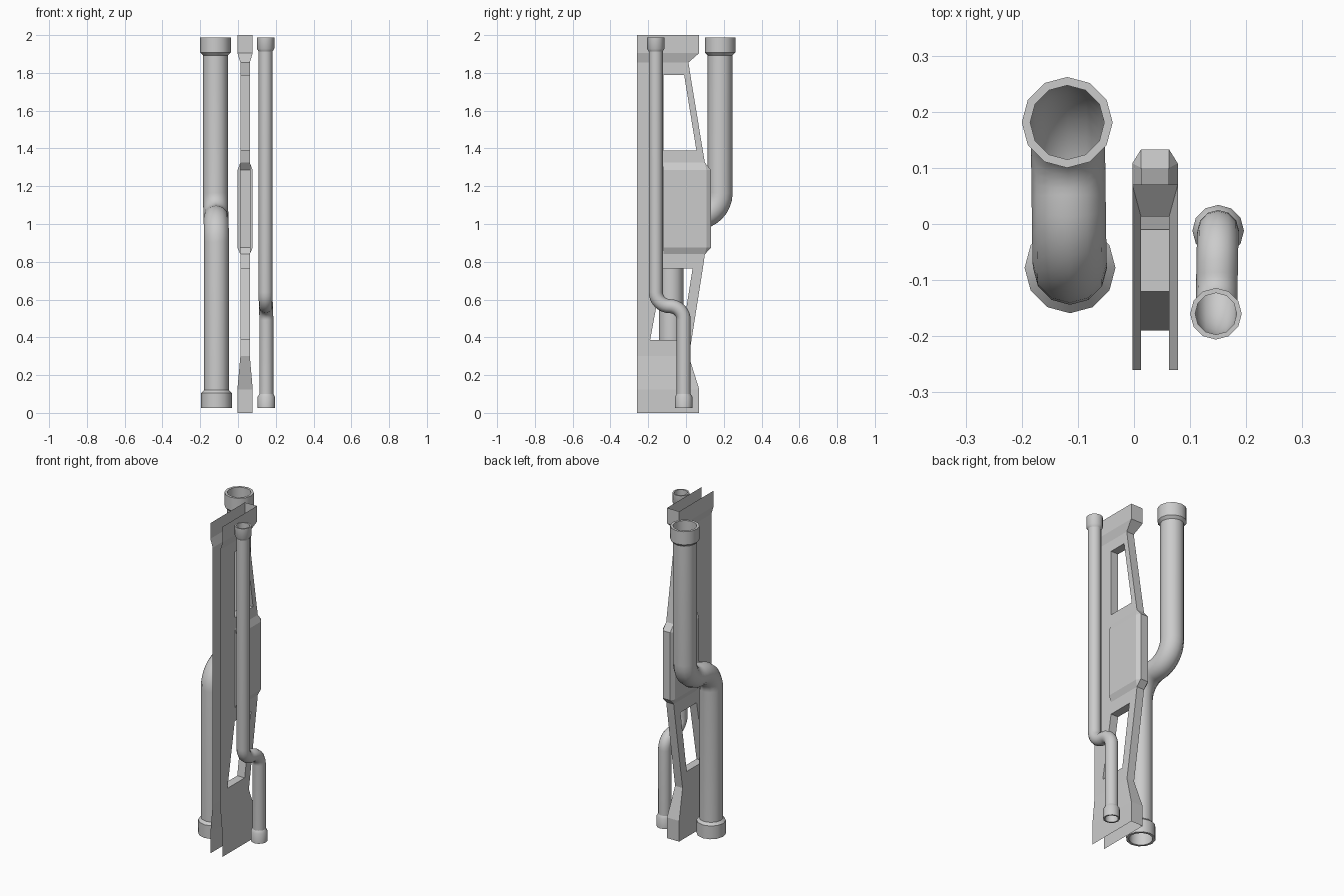
import bpy, bmesh, math

if "Cube" in bpy.data.objects:
    bpy.data.objects.remove(bpy.data.objects["Cube"], do_unlink=True)

grey = bpy.data.materials.new("light_grey")
grey.use_nodes = True
color = (0.6, 0.6, 0.6, 1)
grey.diffuse_color = color
grey.node_tree.nodes["Principled BSDF"].inputs["Base Color"].default_value = color


def make_object(name, bm, smooth):
    mesh = bpy.data.meshes.new(name)
    bm.to_mesh(mesh)
    bm.free()
    mesh.materials.append(grey)
    obj = bpy.data.objects.new(name, mesh)
    bpy.context.collection.objects.link(obj)
    if smooth:
        bpy.ops.object.select_all(action="DESELECT")
        obj.select_set(True)
        bpy.context.view_layer.objects.active = obj
        bpy.ops.object.shade_smooth_by_angle(angle=math.radians(40))
    return obj


# Bracket panel: two sheets, open at front, top and bottom, with two windows
FRONT, MID_X, THIN, WIDE = -0.26, 0.0375, 0.025, 0.0405
ROWS = [  # height, half width, y stations
    (0.0, WIDE, (FRONT, 0.07)),
    (0.125, WIDE, (FRONT, 0.07)),
    (0.3, THIN, (FRONT, 0.015)),
    (0.385, THIN, (FRONT, -0.19, -0.025, 0.029)),
    (0.765, THIN, (FRONT, -0.12, 0.035, 0.089)),
    (0.84, THIN, (FRONT, -0.12, 0.1)),
    (1.325, THIN, (FRONT, -0.12, 0.1)),
    (1.39, THIN, (FRONT, -0.12, 0.055, 0.089)),
    (1.79, THIN, (FRONT, -0.12, -0.01, 0.023)),
    (1.855, THIN, (FRONT, 0.013)),
    (1.905, WIDE, (FRONT, 0.07)),
    (2.0, WIDE, (FRONT, 0.07)),
]


def build_panel():
    bm = bmesh.new()
    rows = [[bm.verts.new((half, y, z)) for y in ys] for z, half, ys in ROWS]
    sheet = []

    def face(*verts):
        sheet.append(bm.faces.new(verts))

    for low, high in zip(rows, rows[1:]):
        if len(low) == len(high) > 2:
            # front strip, then the rear strip behind each window
            face(low[0], low[1], high[1], high[0])
            if len(low) == 4:
                face(low[2], low[3], high[3], high[2])
        else:
            face(*low, *reversed(high))

    # Raised middle housing with bevelled rim
    a, d = rows[5][1:]
    e, h = rows[6][1:]
    z0, z1 = 0.875, 1.285
    b, c = [bm.verts.new((THIN, 0.133, z)) for z in (z0, z1)]
    p, q, r, s = [bm.verts.new((WIDE, y, z)) for y, z in
                  ((-0.12, z0), (0.108, z0), (0.108, z1), (-0.12, z1))]
    face(p, q, r, s)
    face(a, d, q, p)
    face(d, b, q)
    face(b, c, r, q)
    face(c, h, r)
    face(s, r, h, e)
    face(a, p, s, e)

    # Mirror the sheet and bridge every edge that is not on an open side
    twin = {v: bm.verts.new((-v.co.x, v.co.y, v.co.z)) for v in list(bm.verts)}
    edges = [l for f in sheet for l in f.loops if l.edge.is_boundary]
    pairs = [(l.vert, l.link_loop_next.vert) for l in edges]
    for f in sheet:
        bm.faces.new([twin[v] for v in reversed(f.verts)])
    for u, v in pairs:
        open_side = any(all(abs(w.co[i] - k) < 1e-4 for w in (u, v))
                        for i, k in ((1, FRONT), (2, 0), (2, 2)))
        if not open_side:
            bm.faces.new((v, u, twin[u], twin[v]))
    bmesh.ops.translate(bm, verts=bm.verts, vec=(MID_X, 0, 0))
    return make_object("bracket_panel", bm, False)


def sweep(name, rings, sides=12):
    """Skin rings given as (x, y, z, tilt, radius)."""
    bm = bmesh.new()
    loops = []
    for x, y, z, tilt, rad in rings:
        loop = []
        for i in range(sides):
            t = math.tau * i / sides
            off = rad * math.sin(t)
            loop.append(bm.verts.new((x + rad * math.cos(t),
                                      y + off * math.cos(tilt),
                                      z + off * math.sin(tilt))))
        loops.append(loop)
    for low, high in zip(loops, loops[1:]):
        for i in range(sides):
            j = (i + 1) % sides
            bm.faces.new((low[i], low[j], high[j], high[i]))
    return make_object(name, bm, True)


def build_pipe(name, x_low, x_high, y_low, y_high, z_bend, rad, cap_rad, cap_len):
    bottom, top, steps = 0.025, 1.988, 8
    bend = abs(y_high - y_low) / 2
    way = 1 if y_high > y_low else -1
    mid = (y_low + y_high) / 2
    x_mid = (x_low + x_high) / 2
    rings = [(x_low, y_low, bottom, 0, rad)]
    # lower elbow turns towards the upper run, upper elbow turns back up
    for i in range(steps + 1):
        t = math.pi / 2 * i / steps
        rings.append((x_low + (x_mid - x_low) * i / steps,
                      mid - way * bend * math.cos(t),
                      z_bend - bend + bend * math.sin(t), -way * t, rad))
    for i in range(1, steps + 1):
        t = math.pi / 2 * (1 - i / steps)
        rings.append((x_mid + (x_high - x_mid) * i / steps,
                      mid + way * bend * math.cos(t),
                      z_bend + bend - bend * math.sin(t), -way * t, rad))
    rings.append((x_high, y_high, top, 0, rad))
    sweep(name, rings)
    # Open end collars with a chamfered inner shoulder
    for label, x, y, end, sign in (("lower", x_low, y_low, bottom, 1),
                                   ("upper", x_high, y_high, top, -1)):
        profile = [(rad, 0), (cap_rad, 0), (cap_rad, cap_len), (rad, cap_len + 0.015)]
        if sign < 0:
            profile.reverse()
        sweep(f"{name}_{label}_collar",
              [(x, y, end + sign * d, 0, r) for r, d in profile])


build_panel()
build_pipe("large_pipe", -0.114, -0.119, -0.078, 0.181, 1.035, 0.066, 0.081, 0.08)
build_pipe("small_pipe", 0.15, 0.146, -0.012, -0.16, 0.565, 0.037, 0.046, 0.06)
